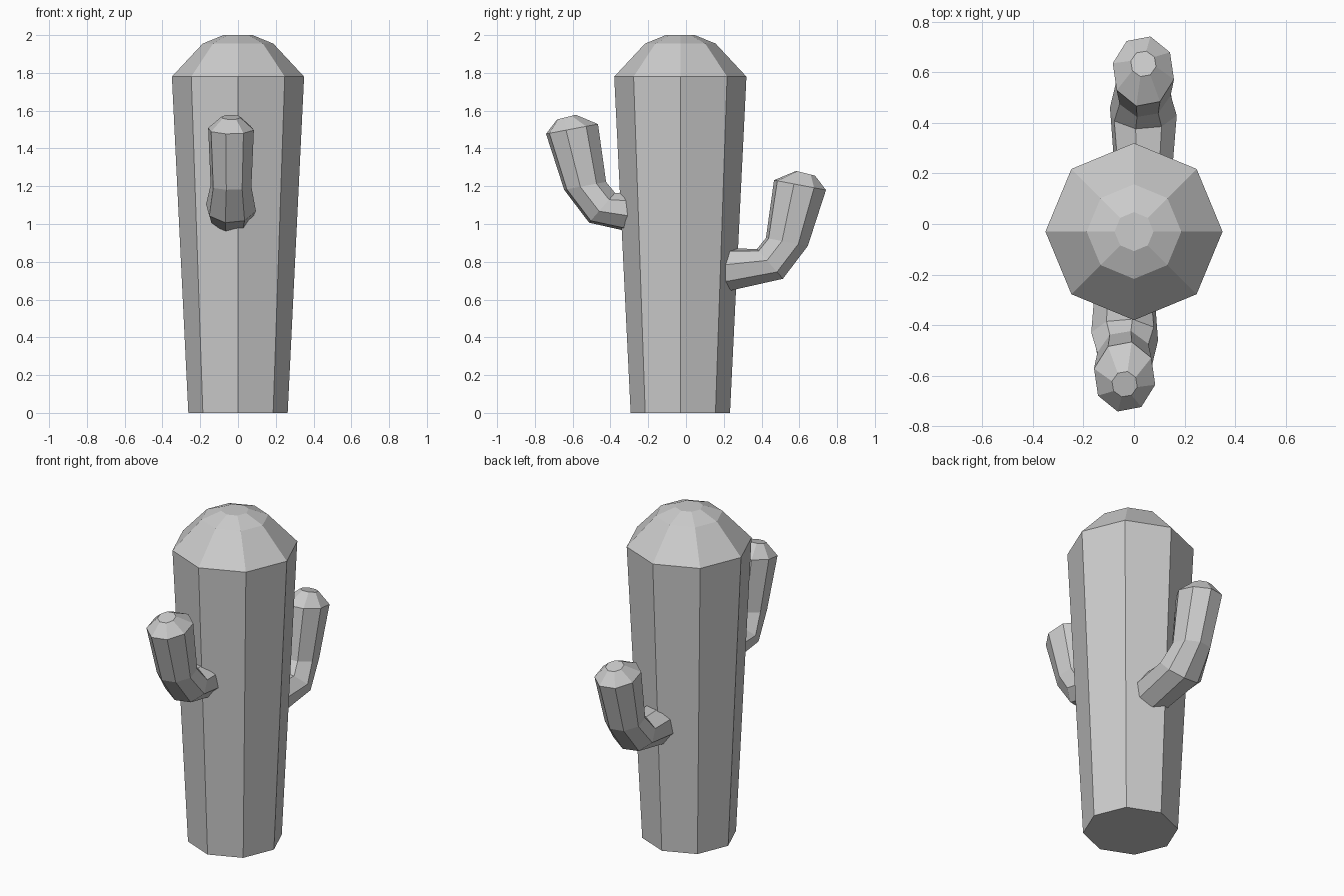
import bpy, bmesh
from math import sin, cos, radians, pi
from mathutils import Vector, Matrix

if "Cube" in bpy.data.objects:
    bpy.data.objects.remove(bpy.data.objects["Cube"])

SIDES = 8


def loft(name, rings, matrix=Matrix()):
    """Skin a list of vertex rings and close both ends with flat caps."""
    bm = bmesh.new()
    loops = [[bm.verts.new(matrix @ p) for p in ring] for ring in rings]
    for a, b in zip(loops, loops[1:]):
        for i in range(SIDES):
            j = (i + 1) % SIDES
            bm.faces.new((a[i], a[j], b[j], b[i]))
    bm.faces.new(loops[0])
    bm.faces.new(loops[-1])
    bmesh.ops.recalc_face_normals(bm, faces=bm.faces)
    mesh = bpy.data.meshes.new(name)
    bm.to_mesh(mesh)
    bm.free()
    obj = bpy.data.objects.new(name, mesh)
    bpy.context.collection.objects.link(obj)
    return obj


def trunk_ring(radius, z):
    return [Vector((radius * cos(2 * pi * i / SIDES),
                    radius * sin(2 * pi * i / SIDES) - 0.03, z))
            for i in range(SIDES)]


def arm_ring(inner, outer, half_width):
    """Ring spanning two (y, z) outline points, slightly twisted."""
    inner, outer = Vector((0.037, *inner)), Vector((0.037, *outer))
    centre, u = (inner + outer) / 2, (outer - inner) / 2
    phase = radians(13)
    k = 1 / cos(phase)
    ring = []
    for i in range(SIDES):
        a = phase + 2 * pi * i / SIDES
        ring.append(centre + u * cos(a) * k
                    + Vector((half_width * sin(a) * k, 0, 0)))
    return ring


# Trunk: widens upward and ends in a faceted dome
loft("trunk", [trunk_ring(r, z) for r, z in
               [(0.263, 0), (0.35, 1.78), (0.187, 1.955), (0.077, 2.0)]])

# Bent arm: inner outline point, outer outline point, half width
arm = [arm_ring(*s) for s in [
    ((0.16, 0.872), (0.17, 0.633), 0.11),
    ((0.376, 0.868), (0.513, 0.71), 0.132),
    ((0.423, 0.926), (0.645, 0.884), 0.108),
    ((0.466, 1.232), (0.741, 1.18), 0.121),
    ((0.583, 1.281), (0.683, 1.256), 0.05),
]]
loft("back_arm", arm)

# Front arm: same shape turned half way round and raised
loft("front_arm", arm, Matrix.Translation((0, 0, 0.297)) @ Matrix.Rotation(pi, 4, 'Z'))
